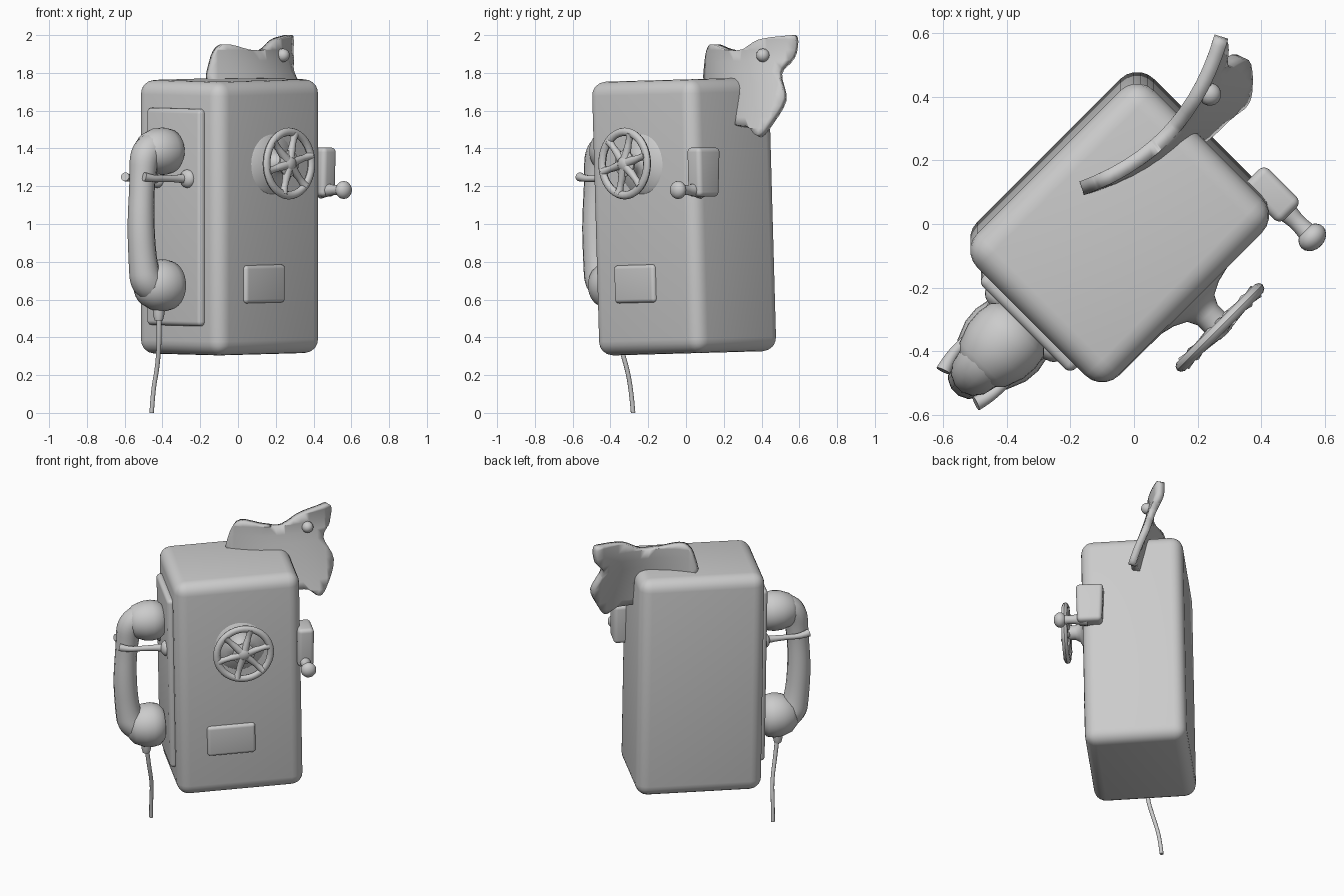
import bpy, bmesh, math
from mathutils import Matrix, Vector

if "Cube" in bpy.data.objects:
    bpy.data.objects.remove(bpy.data.objects["Cube"])

grey = bpy.data.materials.new("plain_grey")
grey.diffuse_color = (0.6, 0.6, 0.6, 1)
grey.use_nodes = True
grey.node_tree.nodes["Principled BSDF"].inputs["Base Color"].default_value = grey.diffuse_color

# Phone frame: local -y is the dial side, local -x the handset side
TURN = Matrix.Rotation(math.radians(45), 4, 'Z')
FRAME = Matrix.Translation((-0.045, -0.01, 0)) @ TURN
LEAN = (Matrix.Translation((-0.045, -0.01, 1.04))
        @ Matrix.Rotation(math.radians(1.6), 4, 'X') @ TURN
        @ Matrix.Translation((0, 0, -1.04)))


def finish(obj, matrix=FRAME, angle=40):
    """Link material, place in the frame and shade smooth."""
    obj.data.materials.clear()
    obj.data.materials.append(grey)
    obj.matrix_world = matrix
    bpy.ops.object.select_all(action='DESELECT')
    obj.select_set(True)
    bpy.context.view_layer.objects.active = obj
    bpy.ops.object.shade_smooth_by_angle(angle=math.radians(angle))
    return obj


def from_bmesh(name, bm):
    bmesh.ops.recalc_face_normals(bm, faces=bm.faces)
    mesh = bpy.data.meshes.new(name)
    bm.to_mesh(mesh)
    bm.free()
    obj = bpy.data.objects.new(name, mesh)
    bpy.context.collection.objects.link(obj)
    return obj


def rounded_box(name, center, size, radius, matrix=FRAME, waist=1.0):
    bm = bmesh.new()
    bmesh.ops.create_cube(bm, size=1)
    for v in bm.verts:
        k = waist if v.co.z < 0 else 1.0
        v.co = Vector((v.co.x * size[0], v.co.y * size[1] * k, v.co.z * size[2])) + Vector(center)
    bmesh.ops.bevel(bm, geom=bm.edges[:], offset=radius, segments=5,
                    profile=0.5, affect='EDGES')
    return finish(from_bmesh(name, bm), matrix)


def lathe(name, center, axis, profile, steps=32):
    """Spin (radius, height) pairs around an axis."""
    bm = bmesh.new()
    verts = [bm.verts.new((r, 0, h)) for r, h in profile]
    edges = [bm.edges.new(p) for p in zip(verts, verts[1:])]
    bmesh.ops.spin(bm, geom=verts + edges, cent=(0, 0, 0), axis=(0, 0, 1),
                   angle=2 * math.pi, steps=steps)
    bmesh.ops.remove_doubles(bm, verts=bm.verts, dist=0.0005)
    turn = Vector(axis).to_track_quat('Z', 'Y').to_matrix().to_4x4()
    bm.transform(Matrix.Translation(center) @ turn)
    return finish(from_bmesh(name, bm))


def tube(name, points, matrix=FRAME):
    """Round rod through (x, y, z, radius) points."""
    curve = bpy.data.curves.new(name, 'CURVE')
    curve.dimensions = '3D'
    curve.bevel_depth = 1.0
    curve.bevel_resolution = 5
    curve.use_fill_caps = True
    s = curve.splines.new('NURBS')
    s.points.add(len(points) - 1)
    for p, (x, y, z, r) in zip(s.points, points):
        p.co = (x, y, z, 1)
        p.radius = r
    s.order_u = 3
    s.use_endpoint_u = True
    s.resolution_u = 8
    obj = bpy.data.objects.new(name, curve)
    bpy.context.collection.objects.link(obj)
    bpy.ops.object.select_all(action='DESELECT')
    obj.select_set(True)
    bpy.context.view_layer.objects.active = obj
    bpy.ops.object.convert(target='MESH')
    return finish(bpy.context.object, matrix)


def ball(r, flat=1.0):
    n = 10
    return [(r * math.sin(math.pi * i / n), -r * flat * math.cos(math.pi * i / n))
            for i in range(n + 1)]


# Cabinet, handset plate and coin pocket
rounded_box("cabinet", (0, 0, 1.04), (0.785, 0.63, 1.45), 0.075, LEAN)
rounded_box("handset_plate", (-0.385, 0, 1.045), (0.08, 0.41, 1.15), 0.025, LEAN)
rounded_box("coin_pocket", (-0.06, -0.305, 0.69), (0.30, 0.06, 0.20), 0.02, LEAN)

# Handset: two cups, grip and cord
for name, z, k in (("ear_cup", 1.385, 1.0), ("mouth_cup", 0.675, 1.1)):
    lathe(name, (-0.53, 0, z), (1, 0, 0),
          [(r * k, h) for r, h in ((0, -0.13), (0.06, -0.118), (0.1, -0.08), (0.122, -0.02),
                                   (0.126, 0.03), (0.118, 0.075), (0.09, 0.105), (0, 0.11))])
tube("handset_grip", [(-0.52, 0, 1.41, 0.085), (-0.63, 0, 1.41, 0.085), (-0.655, 0, 1.22, 0.066),
                      (-0.665, 0, 1.0, 0.072), (-0.65, 0, 0.8, 0.075), (-0.62, 0, 0.67, 0.09),
                      (-0.52, 0, 0.66, 0.09)])
lathe("cord_collar", (-0.53, 0, 0.52), (0, 0, 1),
      [(0, -0.03), (0.022, -0.03), (0.03, 0), (0.03, 0.05), (0, 0.05)], 16)
tube("cord", [(-0.42, -0.385, 0.55, 0.014), (-0.415, -0.37, 0.42, 0.013), (-0.425, -0.315, 0.25, 0.012),
              (-0.45, -0.29, 0.12, 0.012), (-0.457, -0.28, 0.0, 0.012)], Matrix())

# Cradle fork
for side, y in (("front", -0.09), ("back", 0.09)):
    tube(f"cradle_arm_{side}", [(-0.40, y * 1.2, 1.24, 0.035), (-0.45, y * 1.1, 1.24, 0.022),
                                (-0.58, y, 1.24, 0.016), (-0.66, y, 1.24, 0.018),
                                (-0.71, y * 0.8, 1.25, 0.024)])
    lathe(f"cradle_knob_{side}", (-0.425, y * 1.25, 1.24), (-1, 0, 0), ball(0.05, 0.7), 16)

# Dial: flared mount, rim, spokes and hub
DIAL = Vector((0, -0.445, 1.32))
lathe("dial_mount", (0, -0.31, 1.32), (0, -1, 0),
      [(0, 0), (0.17, 0), (0.15, 0.018), (0.10, 0.03), (0.06, 0.05), (0.045, 0.08), (0.045, 0.13), (0, 0.13)])
rim = [(0.168 + 0.022 * math.cos(a * math.pi / 5), 0.019 * math.sin(a * math.pi / 5)) for a in range(11)]
lathe("dial_rim", DIAL, (0, -1, 0), rim, 40)
lathe("dial_hub", DIAL, (0, -1, 0), [(0, -0.015), (0.065, -0.012), (0.07, 0.004), (0.04, 0.014),
                                     (0.025, 0.028), (0, 0.03)])
for i in range(6):
    a = math.radians(60 * i + 15)
    d = Vector((math.cos(a), 0, math.sin(a)))
    tube(f"dial_spoke_{i + 1}", [(*(DIAL + d * t), r) for t, r in
                                 ((0.03, 0.026), (0.08, 0.02), (0.13, 0.016), (0.165, 0.024))])

# Crank on the right side
rounded_box("crank_block", (0.41, -0.265, 1.275), (0.10, 0.17, 0.26), 0.025, waist=0.9)
tube("crank_rod", [(0.405, -0.28, 1.18, 0.045), (0.405, -0.34, 1.18, 0.032),
                   (0.405, -0.40, 1.18, 0.024), (0.405, -0.45, 1.18, 0.036)])
lathe("crank_knob", (0.405, -0.45, 1.18), (0, -1, 0), ball(0.048, 0.8), 20)

# Wavy sheet leaning out of the top corner: outline in local x and z
outline = [(0.03, 1.72), (0.02, 1.86), (0.08, 1.95), (0.23, 1.925), (0.34, 1.92), (0.45, 1.975),
           (0.58, 1.995), (0.645, 1.99), (0.635, 1.88), (0.59, 1.80), (0.65, 1.66), (0.60, 1.52),
           (0.55, 1.465), (0.48, 1.51), (0.36, 1.53), (0.34, 1.63), (0.33, 1.70)]
bm = bmesh.new()
ring = []
n = len(outline)
for i in range(n):
    p0, p1, p2, p3 = (Vector(outline[(i + k) % n]) for k in (-1, 0, 1, 2))
    for t in (0, 0.25, 0.5, 0.75):
        q = 0.5 * (2 * p1 + (p2 - p0) * t + (2 * p0 - 5 * p1 + 4 * p2 - p3) * t * t
                   + (3 * p1 - p0 - 3 * p2 + p3) * t ** 3)
        ring.append(bm.verts.new((q.x, 0, min(q.y, 2.0))))
bm.faces.new(ring)
for axis, start, step, count in (((1, 0, 0), 0.05, 0.05, 13), ((0, 0, 1), 1.5, 0.06, 9)):
    for i in range(count):
        bmesh.ops.bisect_plane(bm, geom=bm.verts[:] + bm.edges[:] + bm.faces[:], dist=1e-5,
                               plane_co=Vector(axis) * (start + step * i), plane_no=axis)
for v in bm.verts:
    v.co.y = 0.10 + 0.8 * (v.co.x - 0.3) ** 2 - 0.6 * max(0, 1.9 - v.co.z) * max(0, v.co.x)
sheet = from_bmesh("top_sheet", bm)
solid = sheet.modifiers.new("thickness", 'SOLIDIFY')
solid.thickness = 0.045
solid.offset = 0
finish(sheet)
lathe("sheet_knob", (0.495, 0.095, 1.893), (0, -1, 0), ball(0.036), 16)
